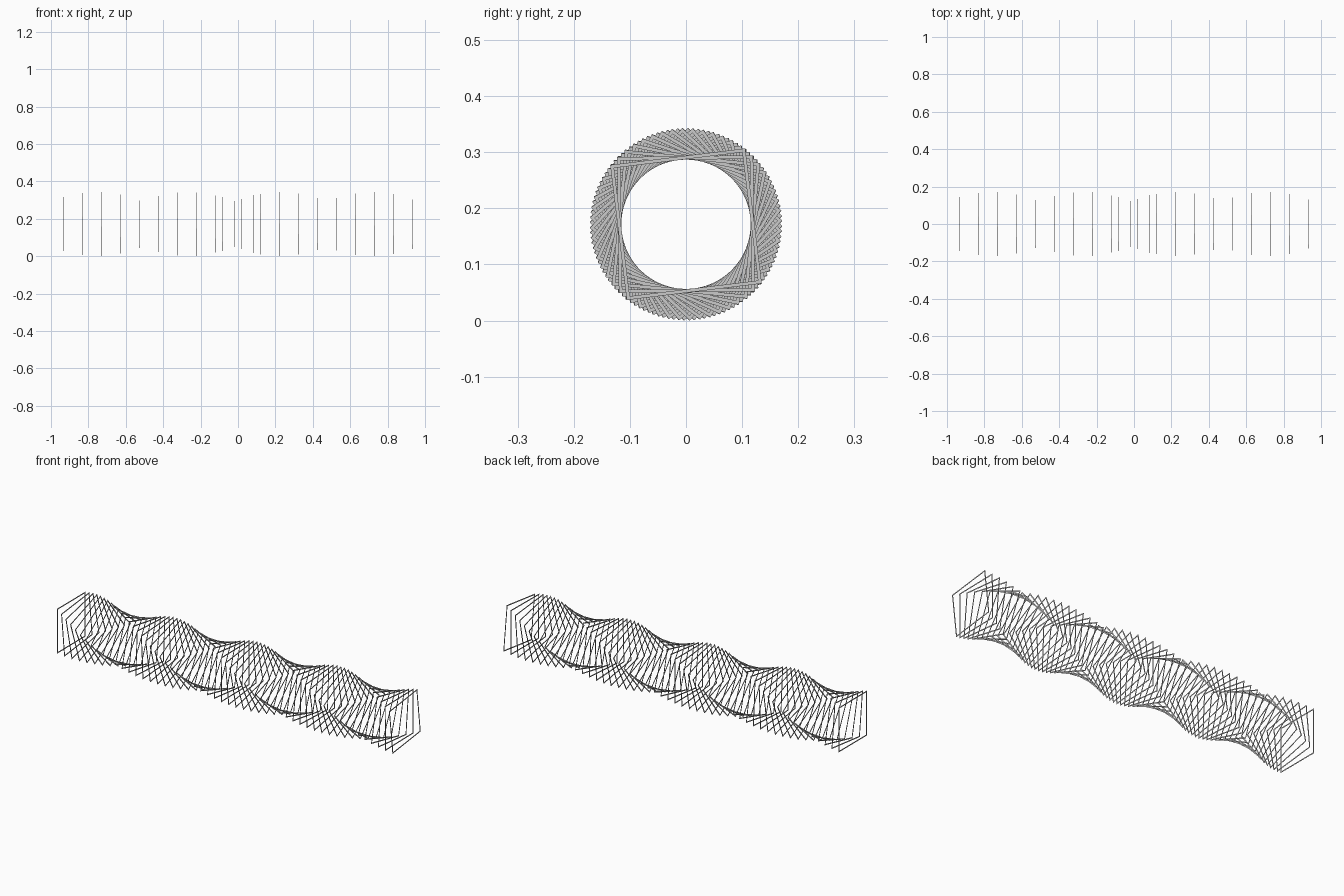
import bpy, bmesh, math

if "Cube" in bpy.data.objects:
    bpy.data.objects.remove(bpy.data.objects["Cube"])

COUNT = 60                 # frames in the row
HALF = 0.1213              # outer half side of a frame
BAR = 0.0062               # bar width
THICK = 0.001              # thickness along x
STEP = math.radians(6.22)  # twist from frame to frame
RADIUS = HALF * math.sqrt(2)


def frame_mesh():
    """Thin square frame lying in the YZ plane."""
    bm = bmesh.new()
    corners = [(1, 1), (-1, 1), (-1, -1), (1, -1)]

    def loop(half, x):
        return [bm.verts.new((x, a * half, b * half)) for a, b in corners]

    rings = [loop(HALF, THICK / 2), loop(HALF, -THICK / 2),
             loop(HALF - BAR, -THICK / 2), loop(HALF - BAR, THICK / 2)]
    for r in range(4):
        p, q = rings[r], rings[(r + 1) % 4]
        for i in range(4):
            j = (i + 1) % 4
            bm.faces.new((p[i], q[i], q[j], p[j]))
    bmesh.ops.recalc_face_normals(bm, faces=bm.faces)
    mesh = bpy.data.meshes.new("square_frame")
    bm.to_mesh(mesh)
    bm.free()
    return mesh


# Row of identical frames, each turned a little further about x
mesh = frame_mesh()
start = -1 + THICK / 2
gap = (2 - THICK) / (COUNT - 1)
for n in range(COUNT):
    frame = bpy.data.objects.new(f"square_frame_{n + 1:02d}", mesh)
    frame.location = (start + n * gap, 0, RADIUS)
    frame.rotation_euler = (n * STEP, 0, 0)
    bpy.context.collection.objects.link(frame)
